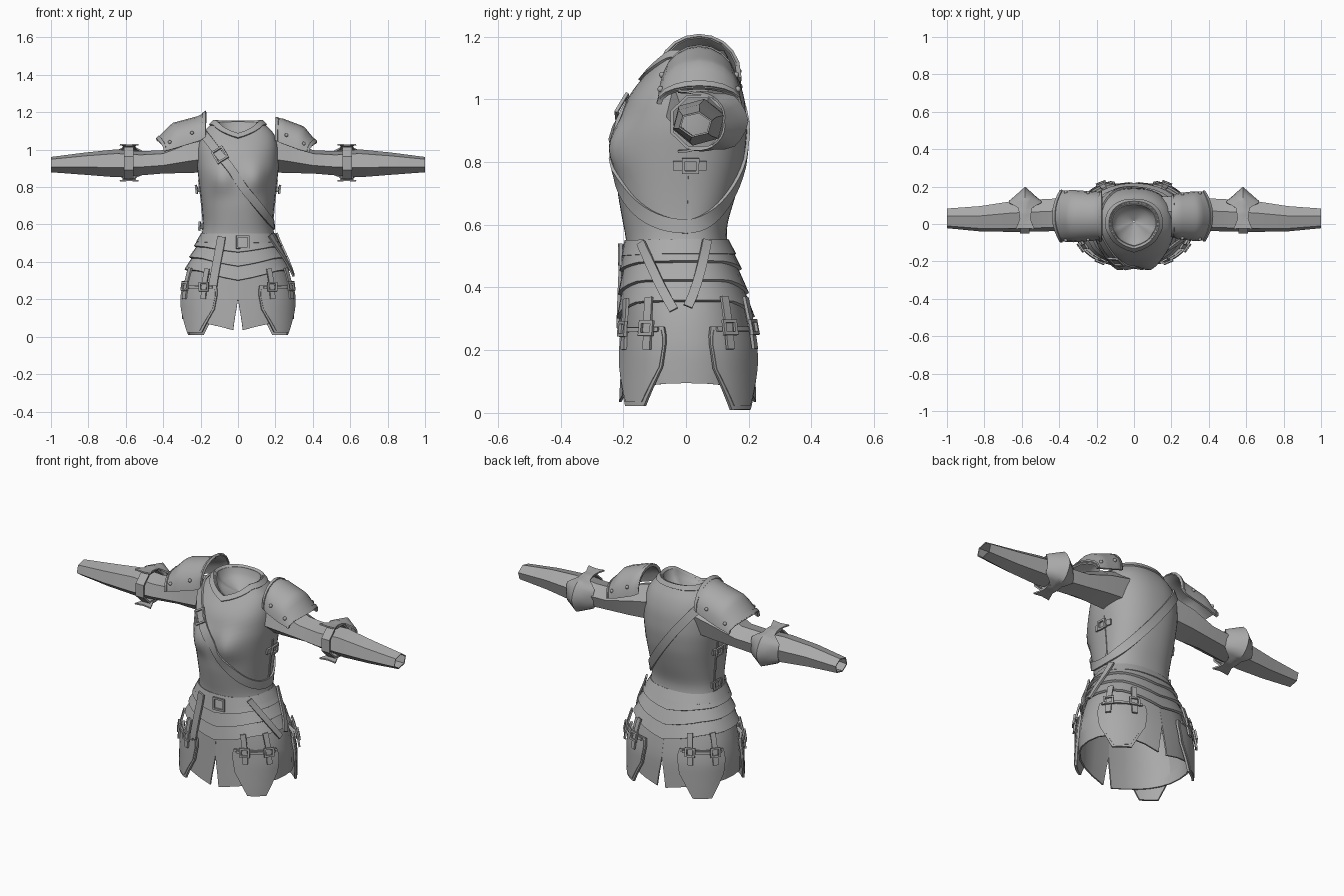
import bpy, bmesh, math
from math import sin, cos, radians, pi, exp
from mathutils import Vector, Matrix

cube = bpy.data.objects.get("Cube")
if cube:
    bpy.data.objects.remove(cube)

GREY = (0.4, 0.4, 0.4, 1)
mat = bpy.data.materials.new("grey_metal")
mat.use_nodes = True
mat.diffuse_color = GREY
mat.node_tree.nodes["Principled BSDF"].inputs["Base Color"].default_value = GREY


def table(rows, t):
    """Linear look-up: first column is the key."""
    if t <= rows[0][0]:
        return rows[0][1:]
    for a, b in zip(rows, rows[1:]):
        if t <= b[0]:
            k = (t - a[0]) / (b[0] - a[0])
            return [p + (q - p) * k for p, q in zip(a[1:], b[1:])]
    return rows[-1][1:]


# Body outline: height, half width, front depth, back depth
BODY = [(.04, .295, .21, .22), (.2, .297, .2, .215), (.3, .28, .195, .195),
        (.4, .245, .19, .17), (.48, .21, .185, .145), (.55, .187, .185, .125),
        (.6, .18, .195, .125), (.7, .188, .213, .155), (.8, .2, .218, .18),
        (.9, .213, .215, .19), (1, .213, .185, .183), (1.06, .2, .14, .165),
        (1.1, .18, .105, .145), (1.15, .115, .075, .105)]


def raw(th, z):
    rows = [table(BODY, z + d) for d in (-.02, 0, .02)]
    a, f, b = [sum(c) / 3 for c in zip(*rows)]
    c, s = cos(th), sin(th)
    x = math.copysign(abs(c) ** .87, c) * a
    y = math.copysign(abs(s) ** .87, s) * (b if s > 0 else f)
    if s < 0:
        y -= .038 * exp(-((abs(x) - .09) / .06) ** 2 - ((z - .845) / .075) ** 2)
    return Vector((x, y, z))


def frame_at(th, z):
    """Sideways, upward and outward directions on the body."""
    side = (raw(th + .03, z) - raw(th - .03, z)).normalized()
    up = (raw(th, z + .01) - raw(th, z - .01)).normalized()
    out = side.cross(up).normalized()
    return side, out.cross(side), out


def body(th, z, off=0):
    return raw(th, z) + frame_at(th, z)[2] * off


def add(name, bm, thick=0, smooth=40):
    bmesh.ops.recalc_face_normals(bm, faces=bm.faces)
    me = bpy.data.meshes.new(name)
    bm.to_mesh(me)
    bm.free()
    ob = bpy.data.objects.new(name, me)
    bpy.context.collection.objects.link(ob)
    me.materials.append(mat)
    bpy.ops.object.select_all(action="DESELECT")
    ob.select_set(True)
    bpy.context.view_layer.objects.active = ob
    if thick:
        m = ob.modifiers.new("thickness", "SOLIDIFY")
        m.thickness, m.offset = thick, 0
        bpy.ops.object.modifier_apply(modifier=m.name)
    if smooth:
        bpy.ops.object.shade_smooth_by_angle(angle=radians(smooth))
    return ob


def patch(name, f, nu, nv, closed=False, thick=.01, smooth=40):
    """Sheet from f(u, v) with u and v in 0..1."""
    bm = bmesh.new()
    cols = nu if closed else nu + 1
    g = [[bm.verts.new(f(i / nu, j / nv)) for j in range(nv + 1)] for i in range(cols)]
    for i in range(nu):
        for j in range(nv):
            k = (i + 1) % cols
            bm.faces.new((g[i][j], g[k][j], g[k][j + 1], g[i][j + 1]))
    return add(name, bm, thick, smooth)


def ribbon(name, path, n, width, off=.015, closed=False, thick=.01):
    """Strap on the body; path(u) gives angle and height."""
    def f(u, v):
        a, b = path(u - .01), path(u + .01)
        along = (body(*b) - body(*a)).normalized()
        th, z = path(u)
        out = frame_at(th, z)[2]
        return body(th, z, off) + out.cross(along).normalized() * width * (v - .5)
    return patch(name, f, n, 1, closed, thick)


def straight(name, a, b, width, off=.015, n=6):
    path = lambda u: [p + (q - p) * u for p, q in zip(a, b)]
    return ribbon(name, lambda u: (radians(path(u)[0]), path(u)[1]), n, width, off)


def buckle(name, deg, z, w, h, off=.025, tilt=0, bar=.01):
    """Rectangular frame of four bars."""
    th = radians(deg)
    s, u, o = frame_at(th, z)
    m = Matrix((s, u, o)).transposed().to_4x4()
    m = Matrix.Translation(body(th, z, off)) @ m @ Matrix.Rotation(radians(tilt), 4, "Z")
    bm = bmesh.new()
    for cx, cy, sx, sy in ((0, h, w + bar, bar), (0, -h, w + bar, bar), (w, 0, bar, h), (-w, 0, bar, h)):
        size = Matrix.Diagonal((sx, sy, bar, 1))
        bmesh.ops.create_cube(bm, size=1, matrix=m @ Matrix.Translation((cx / 2, cy / 2, 0)) @ size)
    return add(name, bm, 0, 0)


# Breastplate with a pointed neckline, collar and neck lining
def neck(th):
    return 1.15 - (.07 * max(0, 1 - abs(cos(th)) / .85) if sin(th) < 0 else 0)


def shell(u, v):
    th = u * 2 * pi
    return body(th, .53 + (neck(th) - .53) * v)


def lining(u, v):
    th = u * 2 * pi
    rim = body(th, neck(th), -.004)
    k = 1 - .95 * v ** 1.5
    return Vector((rim.x * k, .015 + (rim.y - .015) * k, rim.z + (1.05 - rim.z) * v ** .7))


patch("breastplate", shell, 48, 24, True, .01, 50)
patch("neck_lining", lining, 32, 5, True, .006, 50)
patch("collar", lambda u, v: body(u * 2 * pi, neck(u * 2 * pi) - .024 * (1 - v), .007), 40, 1, True, .012)


# Diagonal strap from right shoulder to left waist
def diagonal(u):
    th = u * 2 * pi
    lo, hi = .5, 1.14
    for _ in range(24):
        z = (lo + hi) / 2
        lo, hi = (z, hi) if z < .84 - 1.35 * raw(th, z).x else (lo, z)
    return th, z


ribbon("shoulder_strap", diagonal, 56, .045, .01, True)
buckle("shoulder_strap_buckle", 248, .965, .06, .07, .02, 35)

# Belt and layered hip plates
def lame(top, bottom, dip, flare):
    def f(u, v):
        th = u * 2 * pi
        point = max(0, 1 - abs(cos(th)) / .75) * dip
        return body(th, top + (bottom - point - top) * v, .004 + flare * v)
    return f


for i, (top, bottom, dip) in enumerate(((.54, .475, .025), (.485, .415, .04), (.42, .35, .05))):
    patch(f"hip_plate_{i + 1}", lame(top, bottom, dip, .016), 32, 2, True, .012)
patch("belt", lame(.55, .5, 0, .012), 32, 1, True, .012)
buckle("belt_buckle", 275, .505, .06, .06, .026)
straight("belt_tail_front", (249, .535), (247, .27), .045, .03)
straight("belt_tail_left", (-40, .54), (-8, .32), .03, .028)
straight("belt_tail_back", (22, .545), (1, .33), .03, .028)

# Skirt halves with a slit front and back
for half, name in ((-90, "left"), (90, "right")):
    def cloth(u, v):
        th = radians(half + 180 * u)
        z = .37 + (.035 + .06 * abs(cos(th)) ** .8 - .37) * v
        gap = 3.5 * min(1, max(0, (.19 - z) / .15))
        return body(radians(half + gap + (180 - 2 * gap) * u), z)
    patch(f"skirt_{name}", cloth, 12, 8, False, .008, 20)

# Hanging thigh plates, each with two buckled straps
TASSET = [(0, 27), (.15, 29), (.5, 26), (1, 11)]
for mid, name in ((-43, "front_left"), (45, "back_left"), (223, "front_right"), (135, "back_right")):
    back = "back" in name
    low = .01 if back else .022
    def plate(u, v, inset=0, off=.016):
        half = table(TASSET, v)[0] - inset * 150
        z = .272 - inset + (low - .272 + 2 * inset) * v
        return body(radians(mid + half * (2 * u - 1)), z, off)
    patch(f"thigh_plate_{name}", plate, 8, 10, False, .012)
    patch(f"thigh_panel_{name}", lambda u, v: plate(u, v, .012, .022), 8, 10, False, .006)
    for d in (-14, 14):
        straight(f"thigh_strap_{name}", (mid + d, .36), (mid + d, .2), .028, .036 if back else .03, 5)
        buckle(f"thigh_buckle_{name}", mid + d, .265, .045, .04, .044 if back else .038)
    straight(f"thigh_bar_{name}", (mid - 23, .262), (mid + 23, .262), .014, .028, 8)

# Side fastenings
for deg, name, heights in ((3, "left", [.79]), (177, "right", [.59, .79])):
    straight(f"side_seam_{name}", (deg, .57), (deg, .84), .012, .004)
    for z in heights:
        straight(f"side_strap_{name}", (deg - 11, z), (deg + 14, z), .03, .014)
        buckle(f"side_buckle_{name}", deg, z, .045, .04, .024)

# Sleeve: distance out, centre y, centre z, radius y, radius z
SLEEVE = [(.15, .04, .985, .11, .1), (.27, .045, .965, .105, .085), (.4, .05, .935, .088, .058),
          (.52, .045, .927, .087, .06), (.65, .04, .927, .083, .07), (.82, .028, .925, .068, .055),
          (1, .03, .92, .052, .037)]
ELBOW = [(0, .082, .155, .08), (38, .085, .14, .09), (62, .035, .105, .095),
         (100, .028, .098, .098), (122, .05, .12, .125)]
PADS = {"left": [(0, .2, 1.165, 1.05, .1), (.15, .235, 1.163, 1.035, .118),
                 (.65, .35, 1.12, 1.0, .128), (1, .42, 1.035, .985, .125)],
        "right": [(0, .172, 1.2, 1.07, .125), (.12, .2, 1.178, 1.05, .125),
                  (.6, .35, 1.138, 1.01, .135), (1, .435, 1.05, .99, .13)]}

for s, name in ((1, "left"), (-1, "right")):
    def sleeve(u, v):
        x, cy, cz, ry, rz = SLEEVE[round(v * (len(SLEEVE) - 1))]
        a = u * 2 * pi + .3
        return Vector((s * x, cy + ry * cos(a), cz + rz * 1.05 * sin(a)))
    patch(f"sleeve_{name}", sleeve, 6, len(SLEEVE) - 1, True, .006, 25)

    # Elbow guard wrapping the back of the arm
    def elbow(u, v):
        deg = -122 + 244 * u
        w, mid_r, edge_r = table(ELBOW, abs(deg))
        t = 2 * v - 1
        r = mid_r + (edge_r - mid_r) * abs(t)
        a = radians(deg)
        return Vector((s * (.582 + w * t), .04 + r * cos(a), .93 + r * sin(a) * .92))
    patch(f"elbow_guard_{name}", elbow, 20, 6, False, .008)

    def band(u, v):
        a = u * 2 * pi + pi / 8
        return Vector((s * (.56 + .05 * v), .04 + .092 * cos(a), .928 + .088 * sin(a)))
    patch(f"elbow_strap_{name}", band, 8, 1, True, .01, 0)

    # Shoulder guard with rivets and raised rims
    def pad(u, v, lift=0):
        x, top, low, depth = table(PADS[name], u)
        a = (2 * v - 1) * pi / 2
        x -= .04 * u * abs(sin(a)) ** 2
        return Vector((s * x, .042 + (depth + lift) * sin(a),
                       low + (top - low + lift) * abs(cos(a)) ** .9))
    patch(f"shoulder_guard_{name}", pad, 12, 10, False, .01)
    patch(f"shoulder_rim_{name}", lambda u, v: pad(.93 + .07 * u, v, .006), 1, 10, False, .01)
    patch(f"shoulder_inner_rim_{name}", lambda u, v: pad(.07 * u, v, .005), 1, 10, False, .01)
    bm = bmesh.new()
    for u in (.3, .8):
        for v in (.12, .88):
            bmesh.ops.create_uvsphere(bm, u_segments=8, v_segments=5, radius=.01,
                                      matrix=Matrix.Translation(pad(u, v, .006)))
    add(f"shoulder_rivets_{name}", bm)
